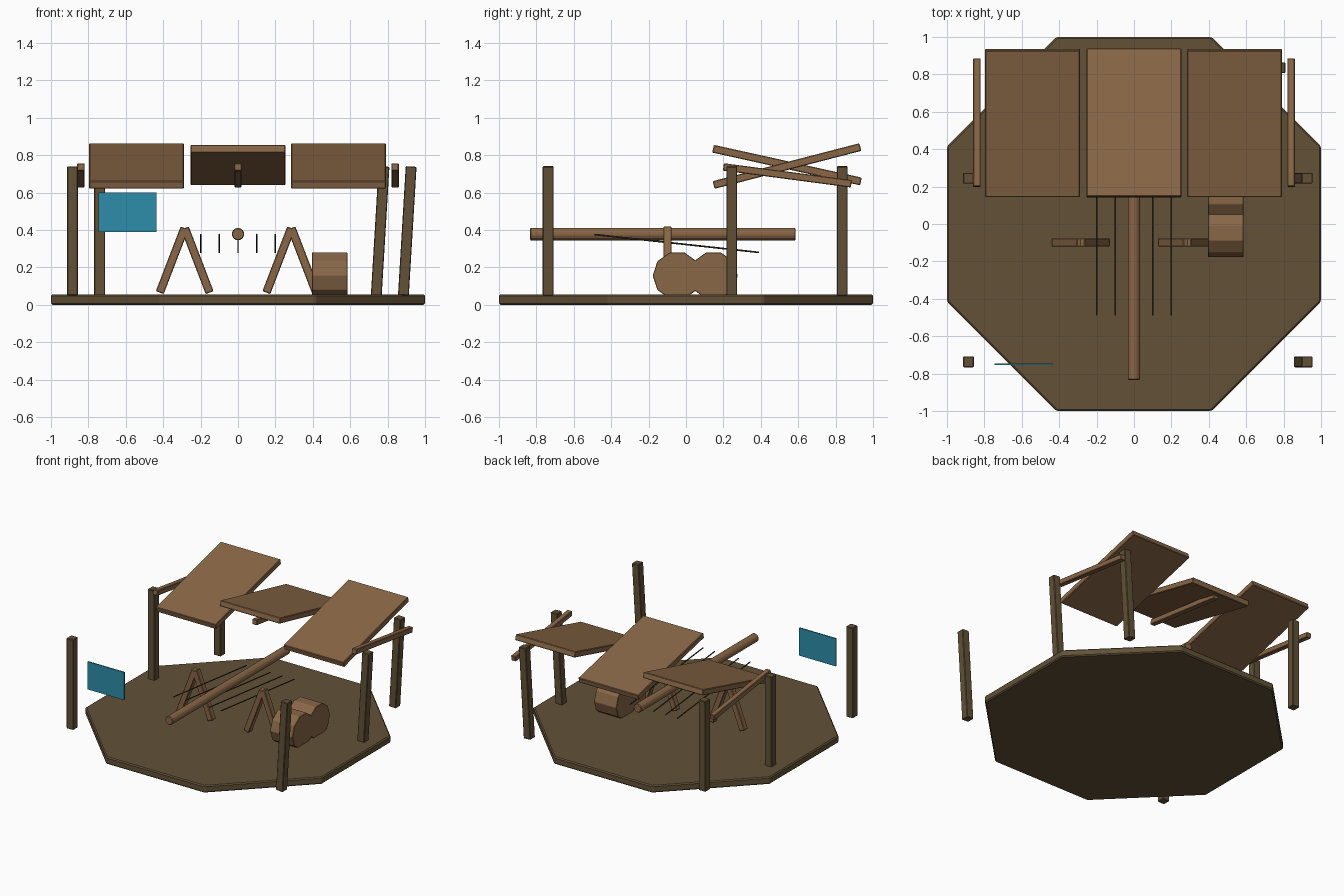
import bpy
import math

if "Cube" in bpy.data.objects:
    bpy.data.objects.remove(bpy.data.objects["Cube"])


def material(name, rgb):
    m = bpy.data.materials.new(name)
    m.diffuse_color = (*rgb, 1.0)
    m.use_nodes = True
    m.node_tree.nodes["Principled BSDF"].inputs["Base Color"].default_value = m.diffuse_color
    return m


WOOD = material("light wood", (0.25, 0.135, 0.062))
DARK = material("dark wood", (0.122, 0.083, 0.038))
CORD = material("dark cord", (0.06, 0.04, 0.02))
TEAL = material("teal cloth", (0.027, 0.27, 0.40))


def finish(name, mat, bevel=0.0):
    ob = bpy.context.object
    ob.name = name
    ob.data.materials.append(mat)
    if bevel:
        b = ob.modifiers.new("soft edge", "BEVEL")
        b.width = bevel
        b.segments = 1
    return ob


def box(name, mat, loc, size, rot=(0, 0, 0), bevel=0.004):
    bpy.ops.mesh.primitive_cube_add(size=1, location=loc, rotation=rot)
    ob = bpy.context.object
    for v in ob.data.vertices:
        v.co = [c * s for c, s in zip(v.co, size)]
    return finish(name, mat, bevel)


def cylinder(name, mat, loc, radius, length, sides, rot, bevel=0.0):
    bpy.ops.mesh.primitive_cylinder_add(vertices=sides, radius=radius, depth=length,
                                        location=loc, rotation=rot)
    return finish(name, mat, bevel)


# octagonal base
base = cylinder("base", DARK, (0, 0, 0.0275), 1 / math.cos(math.pi / 8), 0.055, 8,
                (0, 0, 0), 0.008)
for v in base.data.vertices:
    a = math.pi / 8
    x, y = v.co.x, v.co.y
    v.co.x = x * math.cos(a) - y * math.sin(a)
    v.co.y = x * math.sin(a) + y * math.cos(a)

# six posts, the right-hand row leaning outwards
for label, px, py in (("front", 0.885, -0.737), ("middle", 0.885, 0.245), ("back", 0.74, 0.835)):
    box("left_" + label + "_post", DARK, (-px, py, 0.395), (0.058, 0.058, 0.69))
    box("right_" + label + "_post", DARK, (px + 0.02, py, 0.395), (0.058, 0.058, 0.69),
        (0, 0.06, 0))

# sloping roof rails
for i, x in enumerate((-0.84, 0, 0.84)):
    box(f"roof_rail_{i + 1}", WOOD, (x, 0.542, 0.692), (0.04, 0.69, 0.04),
        (math.radians(-7.5), 0, 0))

# roof panels, alternating in slope
for name, x, z, tilt in (("left_roof_panel", -0.5425, 0.742, 14.5),
                         ("middle_roof_panel", 0, 0.747, -12.5),
                         ("right_roof_panel", 0.5375, 0.742, 14.5)):
    box(name, WOOD, (x, 0.54, z), (0.506, 0.81, 0.042), (math.radians(tilt), 0, 0))

# long horizontal beam
cylinder("loom_beam", WOOD, (0, -0.124, 0.378), 0.033, 1.42, 14, (math.pi / 2, 0, 0), 0.004)

# A-frame trestles
for side, x in (("left", -0.285), ("right", 0.285)):
    for k, s in (("outer", -1), ("inner", 1)):
        box(f"{side}_trestle_{k}_leg", WOOD, (x + s * 0.067, -0.099, 0.238),
            (0.045, 0.045, 0.37), (0, math.radians(-21 * s), 0))

# stretched cords
for i in range(5):
    cylinder(f"cord_{i + 1}", CORD, (-0.2 + 0.1 * i, -0.05, 0.328), 0.0045, 0.885, 6,
             (math.pi / 2 - math.radians(6.2), 0, 0))

# two rolled bundles lying side by side, flat facet up
for i, y in enumerate((-0.048, 0.147)):
    roll = cylinder(f"bundle_{i + 1}", WOOD, (0.49, y, 0.156), 0.13, 0.19, 10,
                    (0, math.pi / 2, 0), 0.003)

# hanging cloth sheet
box("cloth_sheet", TEAL, (-0.59, -0.75, 0.495), (0.31, 0.009, 0.212), bevel=0)
